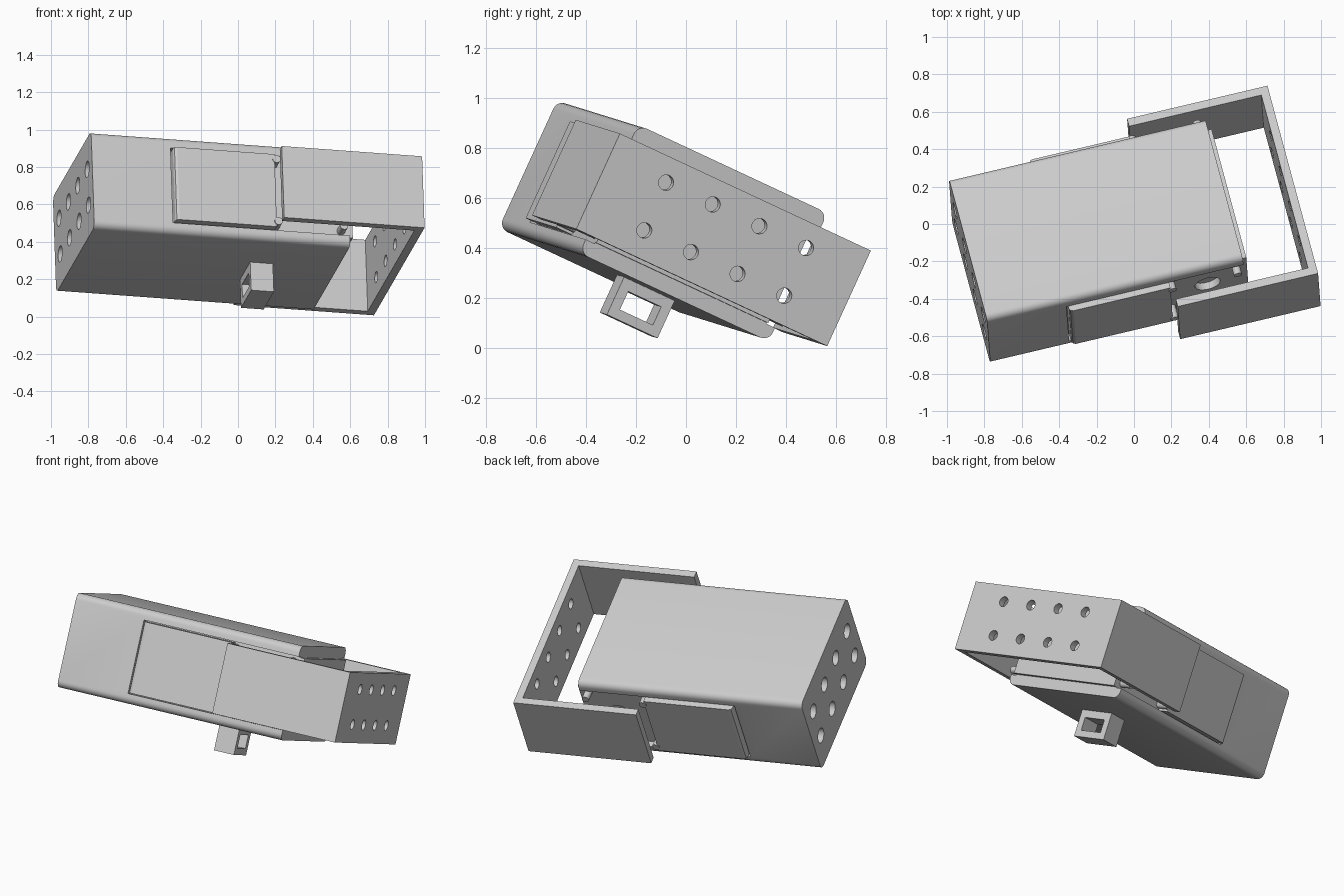
import bpy, bmesh, math
from mathutils import Matrix, Vector

cube = bpy.data.objects.get("Cube")
if cube:
    bpy.data.objects.remove(cube, do_unlink=True)

# Tilted frame of the whole device: a = length, b = width, c = height
u = Vector((0.971, 0.229, -0.071)).normalized()
w = u.cross(Vector((-0.246, 0.878, -0.41))).normalized()
v = w.cross(u)
FRAME = Matrix.Translation((-0.77, -0.74, 0.475)) @ Matrix((u, v, w)).transposed().to_4x4()
MID = 0.42          # width centre, used for mirroring

grey = bpy.data.materials.new("light_grey")
grey.use_nodes = True
grey.diffuse_color = (0.6, 0.6, 0.6, 1)
grey.node_tree.nodes["Principled BSDF"].inputs["Base Color"].default_value = (0.6, 0.6, 0.6, 1)


def finish(name, bm):
    bmesh.ops.recalc_face_normals(bm, faces=bm.faces)
    mesh = bpy.data.meshes.new(name)
    bm.to_mesh(mesh)
    bm.free()
    mesh.materials.append(grey)
    ob = bpy.data.objects.new(name, mesh)
    bpy.context.collection.objects.link(ob)
    ob.matrix_world = FRAME
    return ob


def add_box(bm, lo, hi):
    lo, hi = Vector(lo), Vector(hi)
    m = Matrix.Translation((lo + hi) / 2) @ Matrix.Diagonal((*(hi - lo), 1))
    return bmesh.ops.create_cube(bm, size=1, matrix=m)["verts"]


def box(name, lo, hi):
    bm = bmesh.new()
    add_box(bm, lo, hi)
    return finish(name, bm)


def add_rod(bm, centre, radius, depth, axis):
    turn = Matrix.Rotation(math.pi / 2, 4, "Y" if axis == "a" else "X")
    bmesh.ops.create_cone(bm, cap_ends=True, segments=28, radius1=radius, radius2=radius,
                          depth=depth, matrix=Matrix.Translation(centre) @ turn)


def cut(ob, cutter):
    cutter.hide_render = True
    mod = ob.modifiers.new("cut", "BOOLEAN")
    mod.operation, mod.solver, mod.object = "DIFFERENCE", "EXACT", cutter
    bpy.context.view_layer.update()
    done = bpy.data.meshes.new_from_object(ob.evaluated_get(bpy.context.evaluated_depsgraph_get()))
    ob.modifiers.clear()
    ob.data = done
    bpy.data.objects.remove(cutter, do_unlink=True)


def smooth(ob):
    bpy.ops.object.select_all(action="DESELECT")
    ob.select_set(True)
    bpy.context.view_layer.objects.active = ob
    bpy.ops.object.shade_smooth_by_angle(angle=math.radians(35))


def hole_grid(name, a, radius, depth):
    bm = bmesh.new()
    for i in range(4):
        for c in (0.18, 0.39):
            add_rod(bm, (a, MID + (i - 1.5) * 0.212, c), radius, depth, "a")
    return finish(name, bm)


def mirrored(b, side):
    return MID + side * (MID - b)


# Body: block with rounded long edges
bm = bmesh.new()
verts = add_box(bm, (0, -0.01, 0), (1.41, 0.85, 0.565))
long_edges = [e for e in bm.edges if abs(e.verts[0].co.x - e.verts[1].co.x) > 1]
bmesh.ops.bevel(bm, geom=long_edges, offset=0.04, segments=6, profile=0.5, affect="EDGES")
body = finish("body", bm)

# Side recesses, end ventilation holes and pivot sockets
bm = bmesh.new()
for side in (-1, 1):
    outer, inner = mirrored(-0.1, side), mirrored(0.03, side)
    add_box(bm, (0.435, min(outer, inner), 0.06), (1.6, max(outer, inner), 0.5))
cut(body, finish("recess_cutter", bm))
cut(body, hole_grid("end_hole_cutter", 0, 0.045, 0.1))
bm = bmesh.new()
for side in (-1, 1):
    add_rod(bm, (1.215, mirrored(0.03, side), 0.28), 0.07, 0.08, "b")
cut(body, finish("socket_cutter", bm))
smooth(body)

# Core step showing at the open end
box("end_step", (1.38, 0.03, 0.065), (1.435, 0.81, 0.495))

# Sliding side panels and guide pins
for side, label in ((-1, "front"), (1, "back")):
    outer, inner = mirrored(-0.04, side), mirrored(0.04, side)
    bm = bmesh.new()
    add_box(bm, (0.445, min(outer, inner), 0.067), (1.0, max(outer, inner), 0.493))
    rim = [e for e in bm.edges
           if all(abs(p.co.y - outer) < 0.001 and p.co.x < 0.5 for p in e.verts)]
    bmesh.ops.bevel(bm, geom=rim, offset=0.02, segments=2, profile=0.5, affect="EDGES")
    finish(label + "_panel", bm)
    bm = bmesh.new()
    for a in (1.01, 1.37):
        for c in (0.1, 0.465):
            add_rod(bm, (a, mirrored(0.0, side), c), 0.022, 0.09, "b")
    smooth(finish(label + "_guide_pins", bm))

# U-shaped bracket, with holes in its end wall
bracket = box("bracket", (1.012, -0.155, 0.07), (1.785, 0.985, 0.49))
cut(bracket, box("bracket_cutter", (0.9, -0.11, 0), (1.74, 0.94, 0.6)))
cut(bracket, hole_grid("bracket_hole_cutter", 1.76, 0.031, 0.2))
smooth(bracket)

# Square belt loop underneath
loop = box("belt_loop", (0.93, 0.285, -0.165), (1.055, 0.515, 0.01))
cut(loop, box("loop_cutter", (0.8, 0.325, -0.125), (1.2, 0.475, -0.045)))
